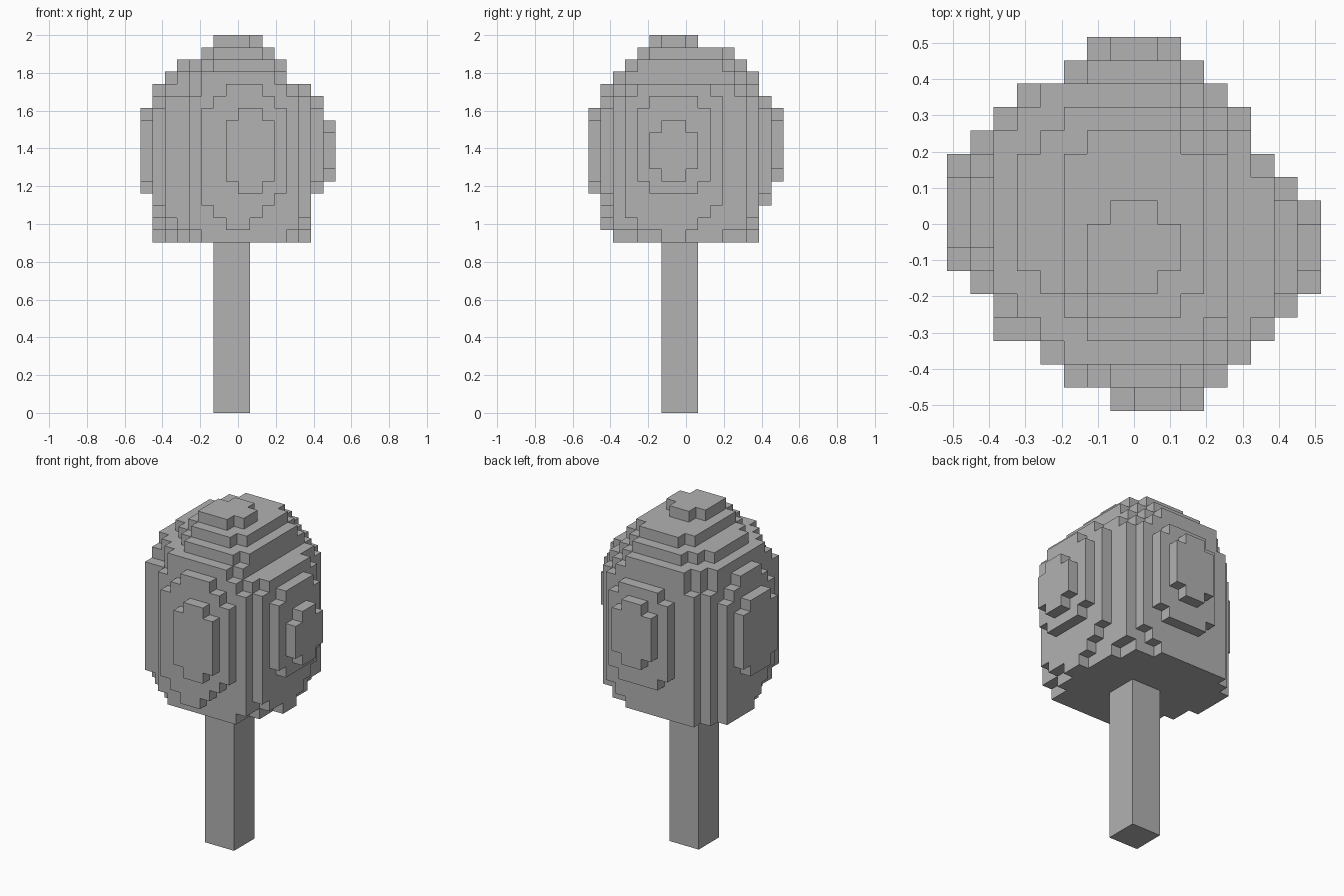
import bpy, bmesh
from mathutils import Vector

default = bpy.data.objects.get("Cube")
if default:
    bpy.data.objects.remove(default, do_unlink=True)

UNIT = 2 / 31          # edge length of one block
GREY = (0.445, 0.445, 0.445, 1)

mat = bpy.data.materials.new("plain grey")
mat.use_nodes = True
mat.diffuse_color = GREY
mat.node_tree.nodes["Principled BSDF"].inputs["Base Color"].default_value = GREY


def plate(cells, axis, level, u, v, cuts):
    """Stepped slab reaching from its outer level to the middle of the crown.
    cuts: steps at corners low-u/low-v, high-u/low-v, low-u/high-v, high-u/high-v."""
    ll, hl, lh, hh = (int(c) for c in cuts)
    middle = 20 if axis == 2 else 0
    depth = range(level, middle) if level < middle else range(middle, level + 1)
    for a in range(*u):
        for b in range(*v):
            left, right = a - u[0], u[1] - 1 - a
            low, high = b - v[0], v[1] - 1 - b
            if (left + low < ll or right + low < hl
                    or left + high < lh or right + high < hh):
                continue
            for d in depth:
                pos = [a, b]
                pos.insert(axis, d)
                cells.add(tuple(pos))


def block_object(name, cells):
    """Mesh of only the exposed block faces, with coplanar faces merged."""
    bm = bmesh.new()
    corners = {}

    def corner(p):
        key = tuple(p)
        if key not in corners:
            corners[key] = bm.verts.new(Vector(key) * UNIT)
        return corners[key]

    for cell in cells:
        for axis in range(3):
            for side in (0, 1):
                other = list(cell)
                other[axis] += 2 * side - 1
                if tuple(other) in cells:
                    continue
                ring = []
                for s, t in ((0, 0), (1, 0), (1, 1), (0, 1)):
                    p = list(cell)
                    p[axis] += side
                    p[(axis + 1) % 3] += s
                    p[(axis + 2) % 3] += t
                    ring.append(corner(p))
                bm.faces.new(ring if side else ring[::-1])
    bmesh.ops.dissolve_limit(bm, angle_limit=0.01, verts=bm.verts, edges=bm.edges)
    mesh = bpy.data.meshes.new(name)
    bm.to_mesh(mesh)
    bm.free()
    mesh.materials.append(mat)
    obj = bpy.data.objects.new(name, mesh)
    bpy.context.collection.objects.link(obj)
    return obj


crown = set()

# Front bulge
for level, x, z, cuts in (
        (-8, (-1, 3), (18, 25), "1111"),
        (-7, (-3, 4), (15, 27), "2322"),
        (-6, (-4, 5), (14, 28), "1122"),
        (-5, (-6, 6), (14, 28), "2233"),
        (-4, (-6, 6), (14, 28), "1122")):
    plate(crown, 1, level, x, z, cuts)

# Back bulge
for level, x, z, cuts in (
        (7, (-2, 2), (19, 25), "1111"),
        (6, (-3, 3), (17, 26), "1111"),
        (5, (-5, 4), (14, 28), "0222"),
        (4, (-6, 5), (14, 28), "0122")):
    plate(crown, 1, level, x, z, cuts)

# Left bulge
for level, y, z, cuts in (
        (7, (-3, 1), (19, 24), "1111"),
        (6, (-4, 2), (18, 26), "1111"),
        (5, (-5, 3), (14, 27), "3311"),
        (4, (-6, 5), (14, 27), "2211")):
    plate(crown, 0, level, y, z, cuts)

# Right bulge
for level, y, z, cuts in (
        (-8, (-2, 3), (18, 25), "1111"),
        (-7, (-3, 4), (14, 27), "3022"),
        (-6, (-5, 5), (14, 27), "3011")):
    plate(crown, 0, level, y, z, cuts)

# Stepped top
for level, x, y, cuts in (
        (30, (-2, 2), (-3, 1), "0111"),
        (29, (-3, 3), (-4, 4), "1111"),
        (28, (-5, 4), (-5, 5), "3122"),
        (27, (-6, 4), (-6, 6), "3122")):
    plate(crown, 2, level, x, y, cuts)

block_object("tree_crown", crown)

# Square trunk
trunk = {(x, y, z) for x in range(-2, 1) for y in range(-2, 1) for z in range(14)}
block_object("tree_trunk", trunk)
